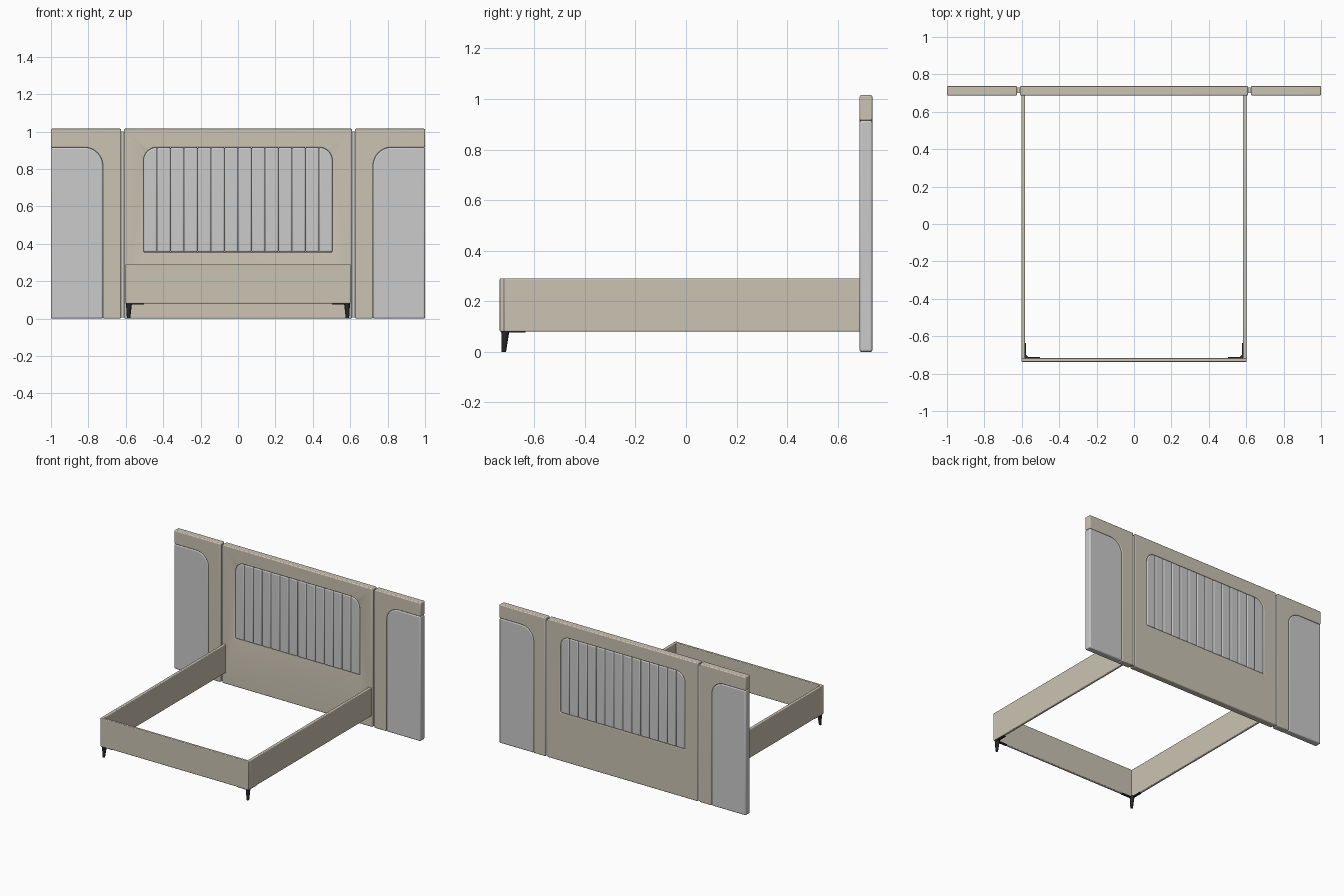
import bpy, bmesh
from math import sin, cos, pi

if "Cube" in bpy.data.objects:
    bpy.data.objects.remove(bpy.data.objects["Cube"])


def material(name, rgb):
    m = bpy.data.materials.new(name)
    m.diffuse_color = (*rgb, 1)
    m.use_nodes = True
    m.node_tree.nodes["Principled BSDF"].inputs["Base Color"].default_value = m.diffuse_color
    return m


TAN = material("tan_fabric", (0.60, 0.55, 0.45))
BLACK = material("black_leg", (0.02, 0.02, 0.02))
Y0, Y1 = 0.687, 0.737      # headboard front and back
TOP, INSET_TOP = 1.015, 0.915


def loft(name, lower, upper, mat=None, bevel=0.0, segments=3, cutter=None):
    """Solid between two matching rings of 3D points, with optional cut and bevel."""
    bm = bmesh.new()
    a = [bm.verts.new(p) for p in lower]
    b = [bm.verts.new(p) for p in upper]
    n = len(a)
    bm.faces.new(a[::-1])
    bm.faces.new(b)
    for i in range(n):
        j = (i + 1) % n
        bm.faces.new((a[i], a[j], b[j], b[i]))
    bmesh.ops.recalc_face_normals(bm, faces=bm.faces)
    me = bpy.data.meshes.new(name)
    bm.to_mesh(me)
    bm.free()
    ob = bpy.data.objects.new(name, me)
    bpy.context.collection.objects.link(ob)
    if mat:
        me.materials.append(mat)
    if cutter:
        mod = ob.modifiers.new("cut", 'BOOLEAN')
        mod.operation, mod.solver, mod.object = 'DIFFERENCE', 'EXACT', cutter
    if bevel:
        mod = ob.modifiers.new("bevel", 'BEVEL')
        mod.width, mod.segments = bevel, segments
        mod.limit_method, mod.angle_limit = 'ANGLE', 0.6
    bpy.ops.object.select_all(action='DESELECT')
    bpy.context.view_layer.objects.active = ob
    ob.select_set(True)
    bpy.ops.object.shade_smooth_by_angle(angle=0.6)
    return ob


def panel(name, outline, mat=None, y0=Y0, y1=Y1, **kw):
    """Upright slab from an (x, z) outline."""
    return loft(name, [(x, y0, z) for x, z in outline],
                [(x, y1, z) for x, z in outline], mat, **kw)


def box(name, x0, x1, y0, y1, z0, z1, mat=None, **kw):
    return panel(name, [(x0, z0), (x1, z0), (x1, z1), (x0, z1)], mat, y0, y1, **kw)


def arc(cx, cz, r, a0, a1, n=10):
    return [(cx + r * cos(a0 + (a1 - a0) * i / n),
             cz + r * sin(a0 + (a1 - a0) * i / n)) for i in range(n + 1)]


# central headboard frame with an arched-corner opening
W, SILL, N = 0.505, 0.355, 14
CH = 2 * W / N
opening = ([(-W, SILL), (W, SILL)]
           + arc(W - CH, INSET_TOP - CH, CH, 0, pi / 2)
           + arc(-W + CH, INSET_TOP - CH, CH, pi / 2, pi))
cutter = panel("opening_cutter", opening, y0=Y0 - 0.1, y1=Y1 + 0.1)
cutter.hide_render = True
cutter.display_type = 'WIRE'
cutter.hide_set(True)
box("headboard_frame", -0.61, 0.61, Y0, Y1, 0, TOP, TAN, bevel=0.006, cutter=cutter)

# vertical padded channels filling the opening
for i in range(N):
    x0, x1 = -W + i * CH, -W + (i + 1) * CH
    if i == 0:
        top = [(x1, SILL)] + arc(x1, INSET_TOP - CH, CH, pi / 2, pi)
        outline = [(x0, SILL)] + top
    elif i == N - 1:
        outline = [(x0, SILL), (x1, SILL)] + arc(x0, INSET_TOP - CH, CH, 0, pi / 2)
    else:
        outline = [(x0, SILL), (x1, SILL), (x1, INSET_TOP), (x0, INSET_TOP)]
    panel(f"padded_channel_{i + 1}", outline, bevel=0.008)

for s, side in ((-1, "left"), (1, "right")):
    # side wing: inverted L frame around a padded inset
    R, XI = 0.10, 0.722
    curve = arc(XI + R, INSET_TOP - R, R, pi, pi / 2)
    wing = [(0.625, 0), (XI, 0)] + curve + [(1, INSET_TOP), (1, TOP), (0.625, TOP)]
    inset = [(XI, 0)] + curve + [(1, INSET_TOP), (1, 0)]
    panel(f"{side}_wing_frame", [(s * x, z) for x, z in wing], TAN, bevel=0.006)
    panel(f"{side}_wing_padding", [(s * x, z) for x, z in inset], bevel=0.008)

    # recessed strip joining wing and centre
    xa, xb = sorted((s * 0.607, s * 0.628))
    box(f"{side}_joining_strip", xa, xb, Y0 + 0.014, Y1 - 0.006, 0.005, 1.0)

    # side rail
    xa, xb = sorted((s * 0.582, s * 0.602))
    box(f"{side}_rail", xa, xb, -0.722, Y0 + 0.003, 0.08, 0.29, TAN, bevel=0.005)

    # front leg: tapered, leaning to the corner
    def ring(cx, cy, r, z):
        return [(s * (cx + r * cos(k * pi / 8)), cy + r * sin(k * pi / 8), z)
                for k in range(16)]
    loft(f"{side}_front_leg", ring(0.585, -0.721, 0.009, 0),
         ring(0.583, -0.715, 0.016, 0.081), BLACK)

    # L-shaped mounting plate under the rails
    plate = [(0.597, -0.731), (0.597, -0.635), (0.578, -0.635),
             (0.578, -0.712), (0.502, -0.712), (0.502, -0.731)]
    loft(f"{side}_leg_plate", [(s * x, y, 0.076) for x, y in plate],
         [(s * x, y, 0.081) for x, y in plate], BLACK)

# foot rail
box("foot_rail", -0.602, 0.602, -0.737, -0.717, 0.08, 0.29, TAN, bevel=0.005)
